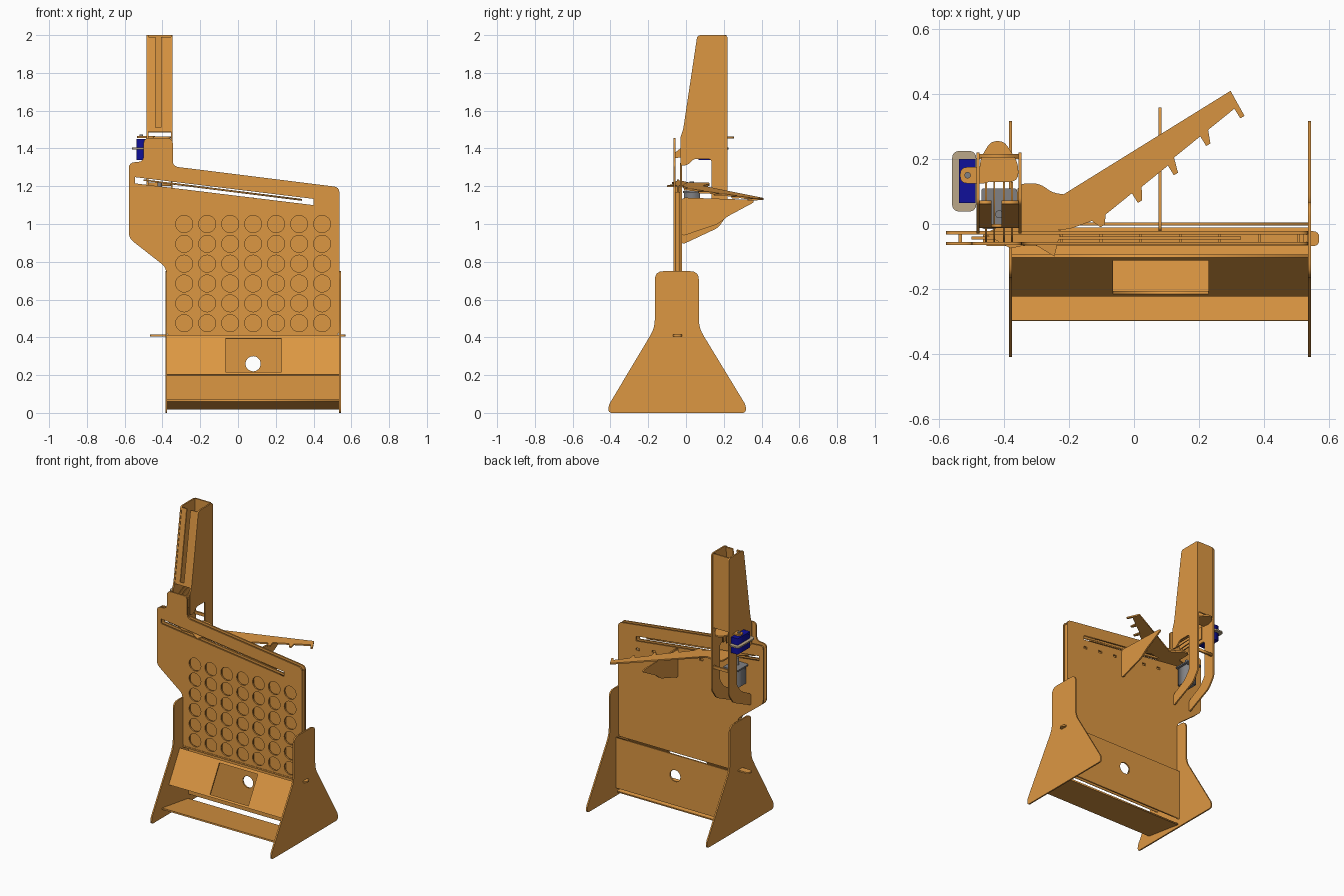
import bpy, math
from mathutils import Matrix, Vector

if "Cube" in bpy.data.objects:
    bpy.data.objects.remove(bpy.data.objects["Cube"])


def material(name, col):
    m = bpy.data.materials.new(name)
    m.diffuse_color = (*col, 1)
    m.use_nodes = True
    m.node_tree.nodes["Principled BSDF"].inputs["Base Color"].default_value = m.diffuse_color
    return m


WOOD = material("plywood", (0.72, 0.31, 0.055))
BLUE = material("servo blue", (0.005, 0.005, 0.32))
GRAY = material("motor gray", (0.22, 0.22, 0.23))
TAN = material("mount tan", (0.5, 0.39, 0.25))
T = 0.01  # sheet thickness


def frame(origin, a, b):
    """Local frame with in-plane axes a, b."""
    a, b = Vector(a).normalized(), Vector(b).normalized()
    m = Matrix((a, b, a.cross(b))).transposed().to_4x4()
    m.translation = origin
    return m


def xz(y): return frame((0, y, 0), (1, 0, 0), (0, 0, 1))
def yz(x): return frame((x, 0, 0), (0, 1, 0), (0, 0, 1))
def xy(z): return frame((0, 0, z), (1, 0, 0), (0, 1, 0))


def rounded(pts, r):
    if r == 0:
        return pts
    out = []
    for i, p in enumerate(pts):
        p, q, s = Vector(p), Vector(pts[i - 1]), Vector(pts[(i + 1) % len(pts)])
        d = min(r, (q - p).length * 0.45, (s - p).length * 0.45)
        u, v = p + (q - p).normalized() * d, p + (s - p).normalized() * d
        for k in range(5):
            t = k / 4
            out.append(u * (1 - t) ** 2 + p * 2 * t * (1 - t) + v * t * t)
    return out


def circle(x, y, r, n=28):
    return [(x + r * math.cos(2 * math.pi * i / n), y + r * math.sin(2 * math.pi * i / n)) for i in range(n)]


def rect(x0, x1, y0, y1):
    return [(x0, y0), (x1, y0), (x1, y1), (x0, y1)]


def plate(name, outline, mat_frame, r=0.0, holes=(), t=T, mat=WOOD):
    """Flat sheet cut from an outline, with holes, extruded to thickness t."""
    cu = bpy.data.curves.new(name, 'CURVE')
    cu.dimensions = '2D'
    cu.fill_mode = 'BOTH'
    cu.extrude = t / 2
    for loop in [rounded(outline, r), *holes]:
        s = cu.splines.new('POLY')
        s.points.add(len(loop) - 1)
        for pt, c in zip(s.points, loop):
            pt.co = (c[0], c[1], 0, 1)
        s.use_cyclic_u = True
    tmp = bpy.data.objects.new("tmp", cu)
    bpy.context.collection.objects.link(tmp)
    dg = bpy.context.evaluated_depsgraph_get()
    me = bpy.data.meshes.new_from_object(tmp.evaluated_get(dg))
    bpy.data.objects.remove(tmp)
    me.name = name
    me.materials.clear()
    me.materials.append(mat)
    me.transform(mat_frame)
    ob = bpy.data.objects.new(name, me)
    bpy.context.collection.objects.link(ob)
    return ob


def box(name, x0, x1, y0, y1, z0, z1, mat=WOOD):
    return plate(name, rect(x0, x1, y0, y1), xy((z0 + z1) / 2), t=z1 - z0, mat=mat)


# side legs
leg = [(-.41, 0), (.317, 0), (.317, .04), (.068, .45), (.068, .75), (-.165, .75), (-.165, .45), (-.41, .04)]
for side, x in (("left", -.38), ("right", .54)):
    plate(side + "_leg", leg, yz(x), r=.045)

# game board: front sheet with round windows, solid back sheet
left_edge = [(-.578, 1.325), (-.578, .925), (-.38, .77), (-.38, .41), (.537, .41), (.537, 1.195), (-.345, 1.305)]
slot = [(-.545, 1.215), (.40, 1.10), (.40, 1.133), (-.545, 1.248)]
cols = [-.285 + .1217 * i for i in range(7)]
rows = [.475 + .105 * j for j in range(6)]
windows = [circle(x, z, .045) for x in cols for z in rows]
plate("board_front", left_edge + [(-.345, 1.455), (-.5, 1.455), (-.5, 1.33)], xz(-.06), r=.03, holes=[slot] + windows)
tabs = []
for x in cols[:-1]:
    z = 1.115 - .122 * x - .01
    tabs.append(rect(x + .048, x + .074, z - .028, z - .012))
plate("board_back", left_edge, xz(-.027), r=.03, holes=[slot] + tabs)
# column dividers and edge spacers
for i in range(8):
    box("column_divider", cols[0] - .064 + .1217 * i, cols[0] - .056 + .1217 * i, -.055, -.032, .42, 1.06 - .015 * i)
box("edge_spacer_right", .522, .534, -.055, -.032, .42, 1.17)
box("edge_spacer_left", -.54, -.53, -.055, -.032, .95, 1.2)
# release bar under the columns
plate("release_bar", rect(-.465, .57, -.068, -.022), xy(.41), r=.02)

# base: sloped front panel with opening, rear panel with hole, tray floor
L = math.hypot(.12, .21)
plate("front_slope_panel", rect(-.375, .535, 0, L), frame((0, -.218, .2), (1, 0, 0), (0, .12, .21)),
      holes=[rect(-.065, .23, .015, L - .02)])
plate("rear_panel", rect(-.375, .535, .055, .405), xz(0), holes=[circle(.08, .26, .04)])
plate("tray_floor", rect(-.375, .535, 0, .29), frame((0, -.298, .065), (1, 0, 0), (0, .29, -.043)))

# hopper tower: C-shaped side sheets
side = [(.06, 2), (.22, 2), (.22, 1.05), (.17, .98), (-.022, .89), (-.022, .97), (.09, 1.03), (.135, 1.09),
        (.135, 1.345), (.04, 1.345), (.015, 1.315), (-.03, 1.305), (-.03, 1.46), (-.015, 1.5)]
for x in (-.48, -.351):
    plate("hopper_side", side, yz(x), r=.02)
plate("hopper_back", rect(-.475, -.356, 1.485, 2), xz(.21))
H = math.hypot(.075, .5)
plate("hopper_front", [(-.475, 0), (-.356, 0), (-.356, H), (-.408, H), (-.408, .02), (-.438, .02), (-.438, H), (-.475, H)],
      frame((0, -.008, 1.49), (1, 0, 0), (0, .075, .5)))
# feed ramp ribs
rib = [(-.055, 1.35), (.03, 1.355), (.13, 1.355), (.13, 1.445), (.05, 1.445), (.0, 1.42), (-.03, 1.40), (-.055, 1.38)]
for x in (-.455, -.43, -.40, -.375):
    plate("ramp_rib", rib, yz(x), t=.006)
# disc pusher and its servo horn
plate("pusher_plate", [(-.475, .13), (-.475, .2), (-.44, .255), (-.40, .255), (-.356, .19), (-.356, .13)], xy(1.457), r=.03)
plate("servo_horn", rect(-.535, -.44, .125, .175), xy(1.46), r=.03)
box("pusher_servo", -.538, -.487, .065, .2, 1.34, 1.45, BLUE)
plate("pusher_servo_mount", rect(-.56, -.485, .038, .225), xy(1.40), r=.025, mat=TAN)
plate("servo_screw", circle(-.512, .15, .01, 12), xy(1.468), mat=GRAY)
box("hopper_crossbar", -.475, -.356, .2, .212, 1.2, 1.22)

# sorting arm: stepped rack in a plane parallel to the slot
tilt = Vector((1, 0, -.125))
arm_frame = Matrix(((1, 0, 0, 0), (0, 1, 0, 0), (-.125, 0, 1, 1.17), (0, 0, 0, 1)))
e, n, o = Vector((.85, .527)), Vector((.527, -.85)), Vector((-.23, .083))
pts = [(0, 0), (.62, 0)]
for u, v in ((.616, .088), (.482, .105), (.35, .129), (.211, .143), (.074, .146)):
    pts += [(u, v), (u - .015, v), (u - .015, v - .035), (u - .118, v - .022)]
arm = [o + e * u + n * v for u, v in pts[:-2]]
plate("sorting_arm", arm, arm_frame)
plate("arm_hub", [(-.36, .0), (-.36, .125), (-.29, .125), (-.25, .095), (-.2, .09), (-.1, .02), (-.21, -.02)],
      arm_frame, r=.03)
plate("arm_tip", [(-.46, -.03), (-.38, -.075), (-.31, -.06), (-.245, -.1), (-.225, -.02), (-.36, .02)],
      arm_frame, t=.008)
plate("slot_link", rect(-.5, .33, -.048, -.038), arm_frame, t=.008)
# arm motor and mount
plate("arm_motor_mount", rect(-.47, -.36, -.015, .11), xy(1.17), r=.01, mat=GRAY)
box("arm_motor", -.455, -.375, -.01, .075, 1.04, 1.165, GRAY)
plate("motor_shaft", circle(-.415, .03, .012, 16), xy(1.195), t=.06, mat=GRAY)

# arm support bracket
plate("arm_bracket", [(-.022, .935), (.17, 1.0), (.22, 1.04), (.36, 1.115), (.355, 1.128), (-.022, 1.14)], yz(.08), r=.02)
